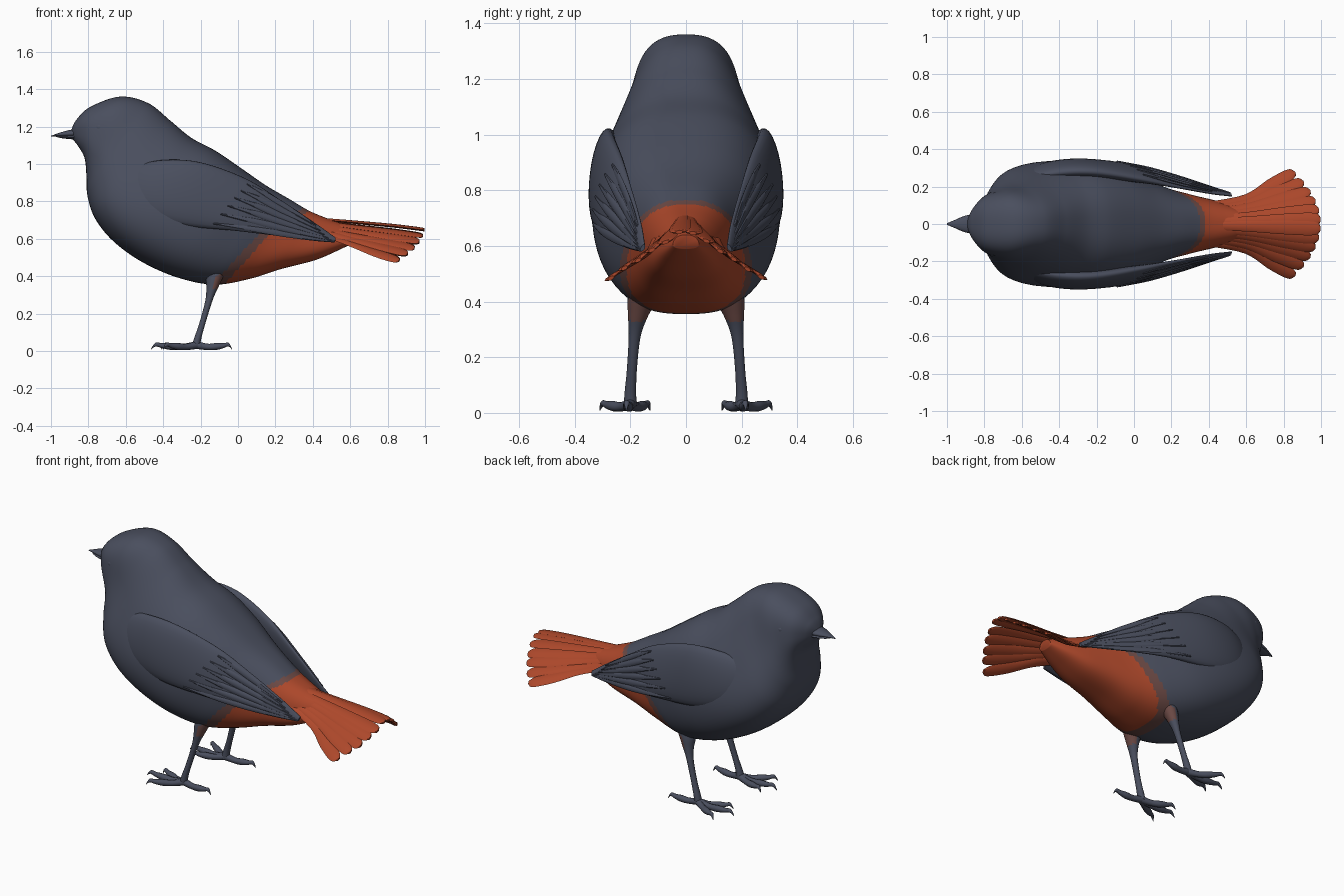
import bpy, bmesh
from math import sin, cos, pi, sqrt, copysign
from mathutils import Vector as V

cube = bpy.data.objects.get("Cube")
if cube:
    bpy.data.objects.remove(cube)


def material(name, rgb):
    m = bpy.data.materials.new(name)
    m.use_nodes = True
    m.diffuse_color = (*rgb, 1)
    m.node_tree.nodes["Principled BSDF"].inputs["Base Color"].default_value = (*rgb, 1)
    return m


slate = material("slate plumage", (0.068, 0.077, 0.112))
rust = material("rust plumage", (0.42, 0.065, 0.024))
brown = material("brown blend", (0.15, 0.068, 0.06))


def spline(keys, t):
    """Smooth interpolation through a list of equal-length vectors."""
    i = min(int(t), len(keys) - 2)
    f = t - i
    a, b, c, d = (keys[max(0, min(len(keys) - 1, i + k))] for k in (-1, 0, 1, 2))
    return [q + 0.5 * f * (r - p + f * (2 * p - 5 * q + 4 * r - s + f * (3 * (q - r) + s - p)))
            for p, q, r, s in zip(a, b, c, d)]


def loft(name, sections, mats, steps=6, sides=16, power=1.0, rule=None, mirror=False, angle=1.0):
    """Skin rings of (centre, u, v, taper) vectors; taper is the loss of v towards the u end."""
    keys = [[n for vec in s for n in vec] for s in sections]
    bm = bmesh.new()
    rings = []
    for k in range((len(keys) - 1) * steps + 1):
        p = spline(keys, k / steps)
        c, u, v = V(p[:3]), V(p[3:6]), V(p[6:9])
        taper = V(p[9:]) if len(p) > 9 else V((0, 0, 0))
        ring = []
        for j in range(sides):
            a = 2 * pi * j / sides
            cu, sv = (copysign(abs(w) ** power, w) for w in (cos(a), sin(a)))
            ring.append(bm.verts.new(c + u * cu + (v - taper * cu) * sv))
        rings.append(ring)
    for r, s in zip(rings, rings[1:]):
        for j in range(sides):
            n = (j + 1) % sides
            bm.faces.new((r[j], r[n], s[n], s[j]))
    bm.faces.new(rings[0])
    bm.faces.new(rings[-1])
    bmesh.ops.recalc_face_normals(bm, faces=bm.faces)
    for f in bm.faces:
        f.smooth = True
        if rule:
            f.material_index = rule(f.calc_center_median(), f.normal)
    me = bpy.data.meshes.new(name)
    bm.to_mesh(me)
    bm.free()
    ob = bpy.data.objects.new(name, me)
    bpy.context.collection.objects.link(ob)
    for m in mats:
        me.materials.append(m)
    if mirror:
        mod = ob.modifiers.new("Mirror", "MIRROR")
        mod.use_axis = (False, True, False)
    bpy.ops.object.select_all(action="DESELECT")
    ob.select_set(True)
    bpy.context.view_layer.objects.active = ob
    bpy.ops.object.shade_smooth_by_angle(angle=angle)
    return ob


def tube(name, points, radii, mats, **kw):
    """Round limb; rings stand across the overall direction of the path."""
    d = (V(points[-1]) - V(points[0])).normalized()
    side = d.cross(V((0, 0, 1))).normalized()
    up = side.cross(d)
    return loft(name, [(V(p), up * r, side * r) for p, r in zip(points, radii)], mats, **kw)


def feather(name, points, widths, across, mat, thick=0.007, **kw):
    """Thin lens-shaped blade along a path."""
    across = V(across).normalized()
    d = (V(points[-1]) - V(points[0])).normalized()
    up = d.cross(across).normalized() * thick
    return loft(name, [(V(p), up, across * w) for p, w in zip(points, widths)],
                [mat], steps=5, sides=8, angle=0.6, **kw)


# Body and head: back point, breast point, half width, narrowing towards the back
BODY = [
    (-.892, 1.18, -.89, 1.14, .02, 0), (-.865, 1.235, -.855, 1.095, .085, 0),
    (-.79, 1.305, -.82, 1.03, .145, 0), (-.63, 1.36, -.81, .93, .183, .02),
    (-.48, 1.325, -.805, .83, .22, .2), (-.36, 1.23, -.765, .71, .275, .26),
    (-.25, 1.14, -.67, .59, .315, .2), (-.12, 1.07, -.52, .48, .33, .13),
    (.02, .975, -.33, .395, .31, .1), (.15, .885, -.13, .355, .255, .1),
    (.27, .815, .06, .385, .195, .1), (.38, .75, .23, .438, .157, .1),
    (.48, .708, .41, .485, .122, .15), (.57, .675, .54, .54, .085, .2), (.65, .64, .64, .59, .045, .2)]


def body_colour(c, n):
    edge = c.x + 0.07 - 0.9 * (c.z - 0.36) - 0.8 * max(0, c.z - 0.62)
    return 1 if edge > 0 else 2 if edge > -0.06 else 0


loft("body", [(V(((a + c) / 2, 0, (b + d) / 2)), V(((a - c) / 2, 0, (b - d) / 2)), V((0, w, 0)), V((0, w * t, 0)))
              for a, b, c, d, w, t in BODY],
     [slate, rust, brown], steps=12, sides=80, power=0.78, rule=body_colour)

# Beak: two mandibles
for name, z, drop, tip, h in (("upper_beak", 1.166, .017, -1.0, .021), ("lower_beak", 1.145, -.002, -.975, .014)):
    loft(name, [(V((x, 0, z - drop * t)), V((0, 0, h * s)), V((0, .05 * s, 0)))
                for x, t, s in ((-.84, 0, 1.1), (-.9, .2, .9), (-.95, .5, .5), (tip, 1, .08))], [slate])

# Eyes: low bumps
loft("eyes", [(V((-.735, y, 1.195)), V((0, 0, r * .8)), V((r, 0, 0)))
              for y, r in ((.13, .028), (.157, .026), (.167, .016), (.17, .003))], [slate], mirror=True)

# Wing shells: x, y, z, half height, half thickness, lean of the upper edge over the back
WING = [(-.68, .19, .9, .03, .01, .1), (-.6, .24, .89, .09, .03, .1), (-.45, .285, .87, .15, .045, .1),
        (-.25, .297, .84, .17, .048, .13), (0, .272, .785, .14, .038, .24), (.2, .232, .715, .095, .022, .34),
        (.4, .182, .64, .045, .013, .4), (.52, .155, .593, .012, .007, .4)]
loft("wings", [(V((x, y, z)), V((.25, -lean, 1)) * h, V((0, t, t * .2)))
               for x, y, z, h, t, lean in WING], [slate], sides=28, mirror=True)


def on_wing(t, h):
    """Point on the outer wing surface: t along its length, h from lower to upper edge."""
    x, y, z, height, thick, lean = spline(WING, t)
    return V((x, y, z)) + V((.25, -lean, 1)) * height * h + V((0, 1, .2)) * thick * sqrt(1 - h * h)


# Flight feathers lie along the rear of each wing
for i in range(6):
    h = -.85 + .33 * i
    start = 3.6 + .1 * i
    ts = [start + (6.95 - .18 * i - start) * k / 4 for k in range(5)]
    feather(f"flight_feathers_{i + 1}", [on_wing(t, h) for t in ts], (.004, .015, .017, .012, .004),
            (.25, -.3, 1), slate, thick=.006, mirror=True)

# Tail: an arched fan of overlapping feathers
COUNT = 12
for i in range(COUNT):
    s = 2 * i / (COUNT - 1) - 1
    e = abs(s)
    lift = .004 * (i % 2)
    path = ((.4, .1 * s, .715 - .07 * e), (.6, .135 * s, .7 - .125 * e + lift),
            (.82 - .09 * s * s, .21 * s, .683 - .157 * e + lift),
            (.965 - .135 * s * s, .262 * s, .667 - .173 * e + lift),
            (.998 - .135 * s * s, .27 * s, .662 - .178 * e + lift))
    feather(f"tail_feather_{i + 1}", path, (.022, .028, .037, .036, .013),
            (-.3 * s, 1, -.62 * copysign(min(1, e * 2), s)), rust)

# Legs with feathered thighs
loft("legs", [(V((x, y, z)), V((r, 0, r * .3)), V((0, r, 0))) for x, y, z, r in (
    (-.1, .15, .47, .055), (-.12, .16, .40, .05), (-.135, .174, .34, .034), (-.155, .185, .27, .021),
    (-.19, .195, .15, .018), (-.215, .2, .07, .021), (-.225, .2, .025, .023))],
    [slate, brown], mirror=True, rule=lambda c, n: int(c.z > .33 and n.x > .2))

# Toes with hooked claws
ANKLE = V((-.22, .2, .03))
for name, x, y in (("middle_toes", -.465, .205), ("outer_toes", -.4, .31),
                   ("inner_toes", -.41, .13), ("hind_toes", -.032, .215)):
    tip = V((x, y, .03))
    path = []
    for t, z in ((0, .032), (.3, .022), (.55, .024), (.75, .028), (.9, .034), (1, .01)):
        p = ANKLE.lerp(tip, t)
        path.append((p.x, p.y, z))
    tube(name, path, (.021, .017, .019, .014, .01, .002), [slate], sides=10, mirror=True)
